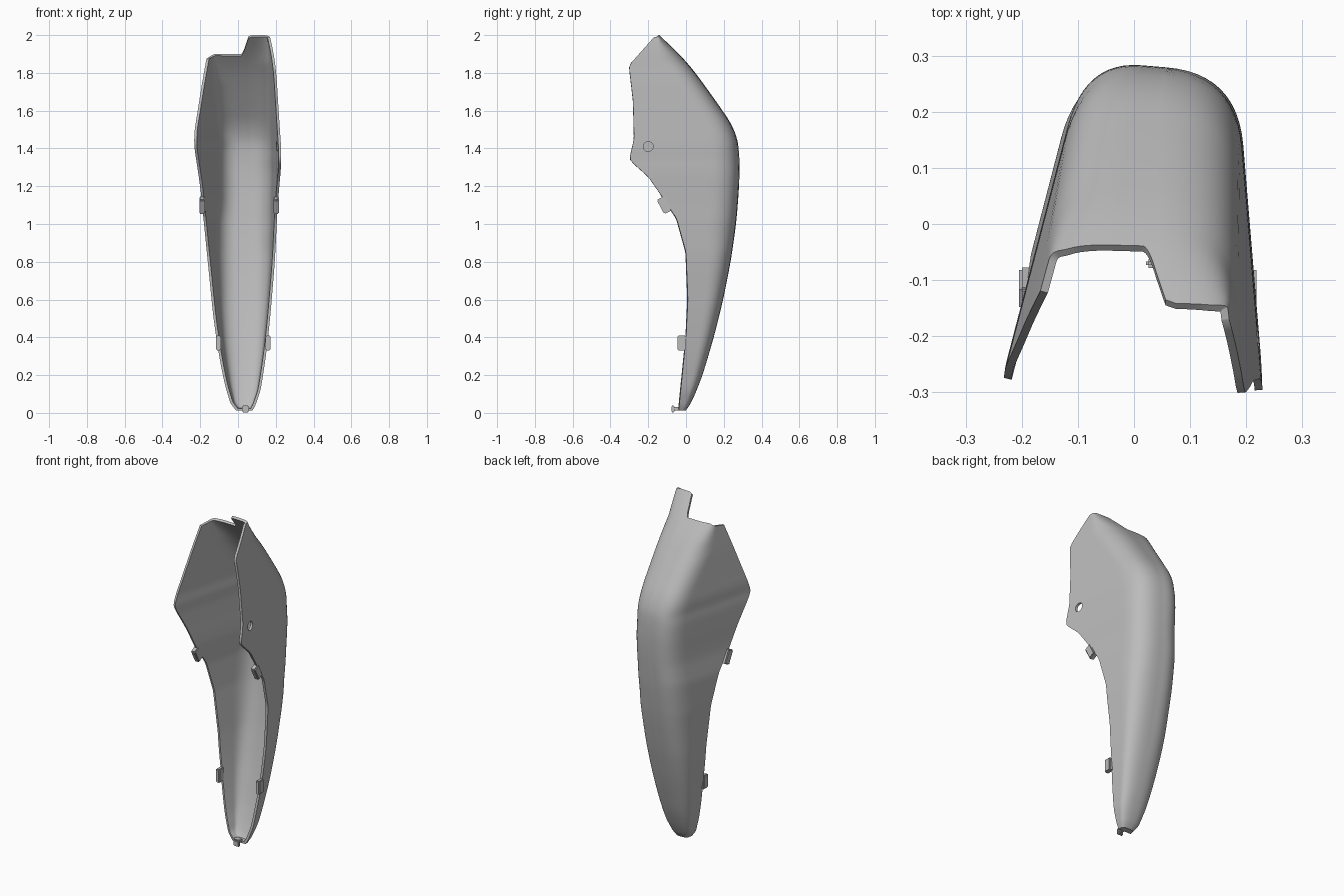
import bpy, bmesh, math
from mathutils import Vector

if "Cube" in bpy.data.objects:
    bpy.data.objects.remove(bpy.data.objects["Cube"])

grey = bpy.data.materials.new("grey plastic")
grey.use_nodes = True
grey.diffuse_color = (0.5, 0.5, 0.5, 1)
grey.node_tree.nodes["Principled BSDF"].inputs["Base Color"].default_value = (0.5, 0.5, 0.5, 1)

# Outline curves, each a list of (height, position)
BACK = [(0, -.01), (.04, .02), (.1, .05), (.2, .09), (.4, .15), (.6, .2), (.8, .24), (1, .27),
        (1.2, .288), (1.37, .293), (1.5, .27), (1.6, .2), (1.74, .1), (1.87, 0), (2, -.14), (2.1, -.25)]
LEFT_X = [(0, .07), (.04, .092), (.12, .12), (.3, .148), (.5, .17), (.8, .195), (1.1, .21),
          (1.35, .232), (1.6, .215), (1.8, .203), (1.9, .19), (2, .168), (2.1, .14)]
RIGHT_X = [(0, 0), (.05, -.04), (.15, -.07), (.3, -.1), (.5, -.13), (.75, -.155), (1, -.18),
           (1.2, -.2), (1.45, -.238), (1.6, -.213), (1.75, -.19), (1.9, -.162), (2.1, -.13)]
LOWER = [(0, -.04), (.2, -.02), (.4, 0), (.6, .01), (.85, .0), (1.03, -.05), (1.15, -.13)]
LEFT_FRONT = LOWER + [(1.25, -.2), (1.34, -.3), (1.45, -.275), (1.65, -.28), (1.84, -.302), (2, -.16)]
RIGHT_FRONT = LOWER + [(1.28, -.19), (1.44, -.278), (1.9, -.11), (2, -.16)]


def linear(table, z):
    for (a, p), (b, q) in zip(table, table[1:]):
        if z <= b:
            return p + (q - p) * max(0, (z - a) / (b - a))
    return table[-1][1]


def soft(table, z, width=.07):
    d = width * min(1, z / .3)
    return sum(linear(table, z + d * k / 4) for k in range(-4, 5)) / 9


def section(z):
    """U-shaped horizontal section, from the right front edge round to the left."""
    yb = soft(BACK, z)
    yr = min(soft(RIGHT_FRONT, z, .015), yb - .01)
    yl = min(soft(LEFT_FRONT, z, .015), yb - .01)
    xr, xl = soft(RIGHT_X, z), soft(LEFT_X, z)
    a, d = Vector((xr, yr)), Vector((xl, yl))
    b = Vector((xr + .26 * (yb - yr), yb))
    c = Vector((xl - .08 * (yb - yl), yb - .04 * (yb - yl)))

    def cut(p, q, r):
        return p + (q - p).normalized() * min(r, .47 * (q - p).length)
    b0, b1, c0, c1 = cut(b, a, .12), cut(b, c, .1), cut(c, b, .13), cut(c, d, .13)
    pts = [a.lerp(b0, i / 10) for i in range(10)]
    pts += [b0.lerp(b, i / 12).lerp(b.lerp(b1, i / 12), i / 12) for i in range(12)]
    pts += [b1.lerp(c0, i / 24) for i in range(24)]
    pts += [c0.lerp(c, i / 12).lerp(c.lerp(c1, i / 12), i / 12) for i in range(12)]
    return pts + [c1.lerp(d, i / 10) for i in range(11)]


def rim_height(x):
    s = min(1, max(0, (x - .015) / .055))
    return 1.9 + .1 * s * s * (3 - 2 * s) - 4 * max(0, -.12 - x) ** 1.6 - 5 * max(0, x - .14) ** 2


def add_object(name, bm):
    mesh = bpy.data.meshes.new(name)
    bm.to_mesh(mesh)
    bm.free()
    mesh.materials.append(grey)
    obj = bpy.data.objects.new(name, mesh)
    bpy.context.collection.objects.link(obj)
    return obj


def activate(obj):
    bpy.ops.object.select_all(action='DESELECT')
    obj.select_set(True)
    bpy.context.view_layer.objects.active = obj


# Curved shell
ROWS, BASE = 110, .012
bm = bmesh.new()
tops = [rim_height(p.x) for p in section(1.9)]
grid = []
for r in range(ROWS + 1):
    t = (r / ROWS) ** 1.25
    row = []
    for i, top in enumerate(tops):
        z = BASE + (top - BASE) * t
        p = section(z)[i]
        row.append(bm.verts.new((p.x, p.y, z)))
    grid.append(row)
for low, high in zip(grid, grid[1:]):
    for i in range(len(low) - 1):
        bm.faces.new((low[i + 1], low[i], high[i], high[i + 1]))
bm.faces.new(grid[0])
bmesh.ops.recalc_face_normals(bm, faces=bm.faces)
bm.faces.ensure_lookup_table()
if sum(f.normal.y * f.calc_area() for f in bm.faces) < 0:
    bmesh.ops.reverse_faces(bm, faces=bm.faces)
shell = add_object("shell", bm)
solid = shell.modifiers.new("thickness", 'SOLIDIFY')
solid.thickness = .014
solid.offset = -1

# Round screw hole through the left wall
bm = bmesh.new()
bmesh.ops.create_cone(bm, cap_ends=True, segments=32, radius1=.026, radius2=.026, depth=.14)
cutter = add_object("hole_cutter", bm)
cutter.location = (.22, -.2, 1.41)
cutter.rotation_euler.y = math.pi / 2
cutter.hide_render = True
hole = shell.modifiers.new("hole", 'BOOLEAN')
hole.operation = 'DIFFERENCE'
hole.object = cutter
activate(shell)
for name in ("thickness", "hole"):
    bpy.ops.object.modifier_apply(modifier=name)
bpy.data.objects.remove(cutter)
activate(shell)
bpy.ops.object.shade_smooth_by_angle(angle=math.radians(40))


# Small clips along the front edges
def block(name, loc, size, tilt=0):
    bm = bmesh.new()
    bmesh.ops.create_cube(bm, size=1)
    bmesh.ops.scale(bm, vec=size, verts=bm.verts)
    bmesh.ops.bevel(bm, geom=bm.edges[:], offset=.005, segments=2, affect='EDGES')
    obj = add_object(name, bm)
    obj.location = loc
    obj.rotation_euler.x = tilt
    return obj


for side, upper_x, lower_x in (("left", .203, .158), ("right", -.19, -.104)):
    block(side + "_upper_clip", (upper_x, -.115, 1.1), (.03, .045, .085), math.radians(28))
    block(side + "_lower_clip", (lower_x, -.022, .37), (.026, .045, .08))

# Peg at the bottom tip
block("tip_peg", (.04, -.05, .022), (.022, .05, .018))
block("tip_peg_head", (.04, -.07, .02), (.038, .016, .036))
